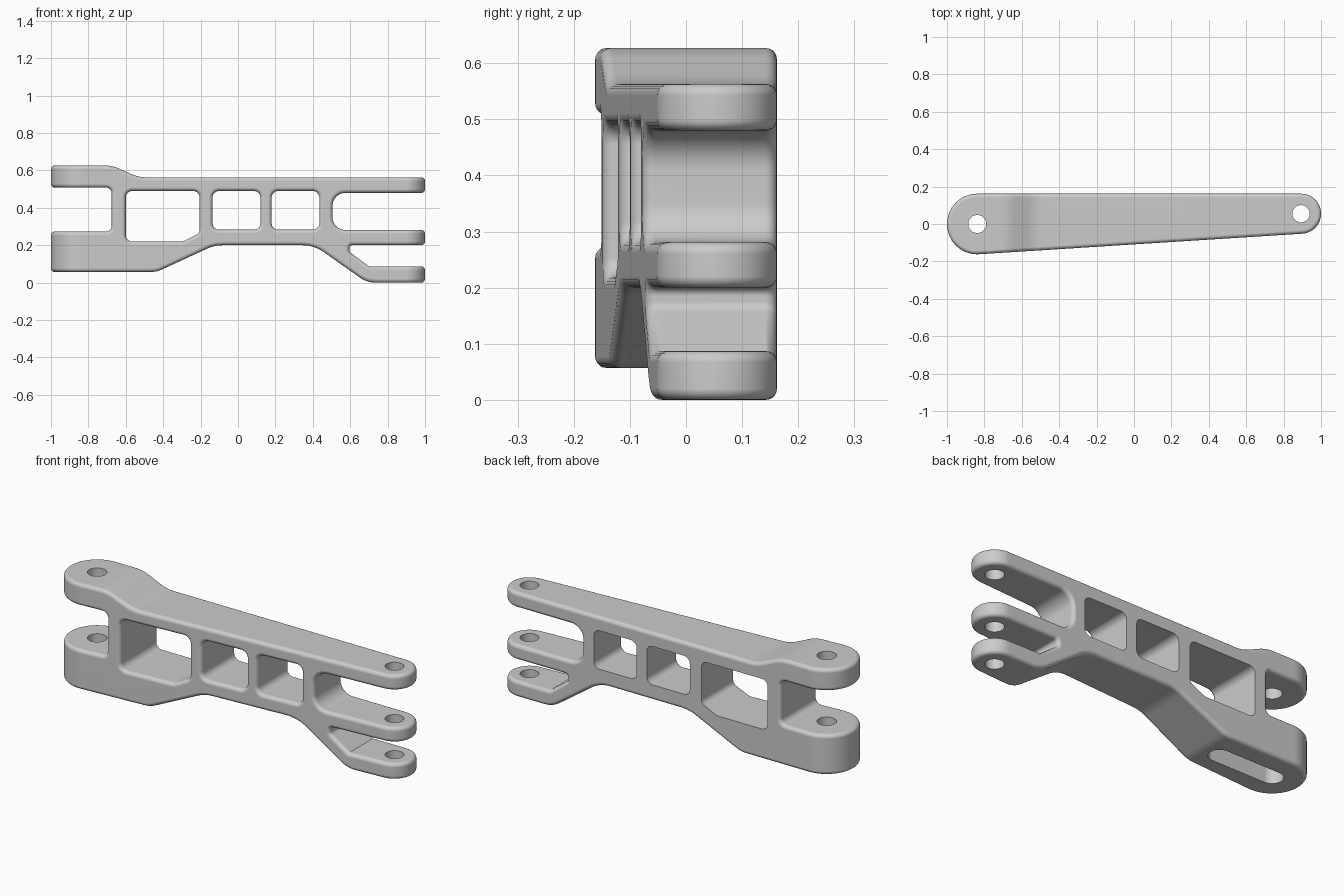
import bpy, bmesh
from math import cos, sin, acos, atan2, pi, tan
from mathutils import Vector

if "Cube" in bpy.data.objects:
    bpy.data.objects.remove(bpy.data.objects["Cube"])

def fillet(pts, n=10):
    """Polygon corners (x, y, radius) -> rounded outline."""
    out = []
    for i, (x, y, r) in enumerate(pts):
        p = Vector((x, y))
        if r == 0:
            out.append(p)
            continue
        a = (Vector(pts[i - 1][:2]) - p).normalized()
        b = (Vector(pts[(i + 1) % len(pts)][:2]) - p).normalized()
        half = a.angle(b) / 2
        t = r / tan(half)
        c = p + (a + b).normalized() * (r / sin(half))
        u, v = p + a * t - c, p + b * t - c
        sweep = pi - 2 * half
        for k in range(n + 1):
            f = k / n
            out.append(c + (u * sin((1 - f) * sweep) + v * sin(f * sweep)) / sin(sweep))
    return out

def hull(c1, r1, c2, r2, n=32):
    """Outline wrapped around two circles."""
    d = Vector(c2) - Vector(c1)
    phi, beta = atan2(d.y, d.x), acos((r1 - r2) / d.length)
    out = []
    for c, r, s, e in ((c2, r2, phi - beta, phi + beta),
                       (c1, r1, phi + beta, phi + 2 * pi - beta)):
        for k in range(n + 1):
            a = s + (e - s) * k / n
            out.append(Vector((c[0] + r * cos(a), c[1] + r * sin(a))))
    return out

def prism(name, outline, lo, hi, axis):
    bm = bmesh.new()
    place = (lambda p, h: (p.x, h, p.y)) if axis == 'Y' else (lambda p, h: (p.x, p.y, h))
    face = bm.faces.new([bm.verts.new(place(p, lo)) for p in outline])
    ext = bmesh.ops.extrude_face_region(bm, geom=[face])
    move = Vector((0, hi - lo, 0)) if axis == 'Y' else Vector((0, 0, hi - lo))
    bmesh.ops.translate(bm, vec=move, verts=[g for g in ext['geom'] if isinstance(g, bmesh.types.BMVert)])
    bmesh.ops.recalc_face_normals(bm, faces=bm.faces)
    me = bpy.data.meshes.new(name)
    bm.to_mesh(me)
    bm.free()
    ob = bpy.data.objects.new(name, me)
    bpy.context.collection.objects.link(ob)
    return ob

def boolean(ob, cutter, op):
    m = ob.modifiers.new("bool", 'BOOLEAN')
    m.object, m.operation, m.solver = cutter, op, 'EXACT'
    bpy.context.view_layer.objects.active = ob
    bpy.ops.object.modifier_apply(modifier=m.name)
    bpy.data.objects.remove(cutter)

# side profile: forked lugs at both ends, cranked underside
side = fillet([
    (-1.1, .057, 0), (-.435, .057, .15), (-.125, .20, .2), (.407, .20, .2), (.69, 0, .15),
    (1.1, 0, 0), (1.1, .087, 0), (.70, .087, 0), (.595, .165, .02), (.595, .20, .015),
    (1.1, .20, 0), (1.1, .281, 0), (.505, .281, .07), (.505, .48, .07), (1.1, .48, 0),
    (1.1, .563, 0), (-.53, .563, .2), (-.675, .627, .2), (-1.1, .627, 0), (-1.1, .508, 0),
    (-.675, .508, .03), (-.675, .273, .03), (-1.1, .273, 0)])
arm = prism("link_arm", side, -.3, .3, 'Y')

# tapered plan outline with round ends
LEFT, RIGHT = (-.838, 0), (.893, .055)
boolean(arm, prism("plan", hull(LEFT, .162, RIGHT, .107), -.2, .9, 'Z'), 'INTERSECT')

# three lightening windows
windows = [[(-.6, .22, .035), (-.295, .22, .05), (-.205, .265, .03), (-.205, .49, .035), (-.6, .49, .035)]]
for x0, x1 in ((-.136, .12), (.18, .435)):
    windows.append([(x0, .283, .035), (x1, .283, .035), (x1, .49, .035), (x0, .49, .035)])
for w in windows:
    boolean(arm, prism("window", fillet(w, 8), -.4, .4, 'Y'), 'DIFFERENCE')

# round the outer edges; window rims stay sharp at the back
bm = bmesh.new()
bm.from_mesh(arm.data)
bmesh.ops.remove_doubles(bm, verts=bm.verts, dist=1e-5)

def back_rim(e):
    return all(v.co.y > .15 and -.62 < v.co.x < .45 and .21 < v.co.z < .5 for v in e.verts)

edges = [e for e in bm.edges if e.is_manifold and e.is_convex
         and e.calc_face_angle() > .7 and not back_rim(e)]
bmesh.ops.bevel(bm, geom=edges, offset=.02, offset_type='OFFSET', segments=5, profile=.5,
                affect='EDGES', clamp_overlap=False, loop_slide=False)
bm.to_mesh(arm.data)
bm.free()

# pin holes and the slot pocket under the thick lug
for c, r in ((LEFT, .048), (RIGHT, .046)):
    ring = [Vector((c[0] + r * cos(k * pi / 24), c[1] + r * sin(k * pi / 24))) for k in range(48)]
    boolean(arm, prism("pin_hole", ring, -.2, .9, 'Z'), 'DIFFERENCE')
boolean(arm, prism("pocket", hull(LEFT, .055, (-.52, 0), .055, 16), -.1, .19, 'Z'), 'DIFFERENCE')

# smooth shading with flat faces kept flat
bpy.ops.object.select_all(action='DESELECT')
arm.select_set(True)
bpy.context.view_layer.objects.active = arm
bpy.ops.object.shade_smooth_by_angle(angle=.6)
wn = arm.modifiers.new("weighted_normals", 'WEIGHTED_NORMAL')
wn.keep_sharp = True
